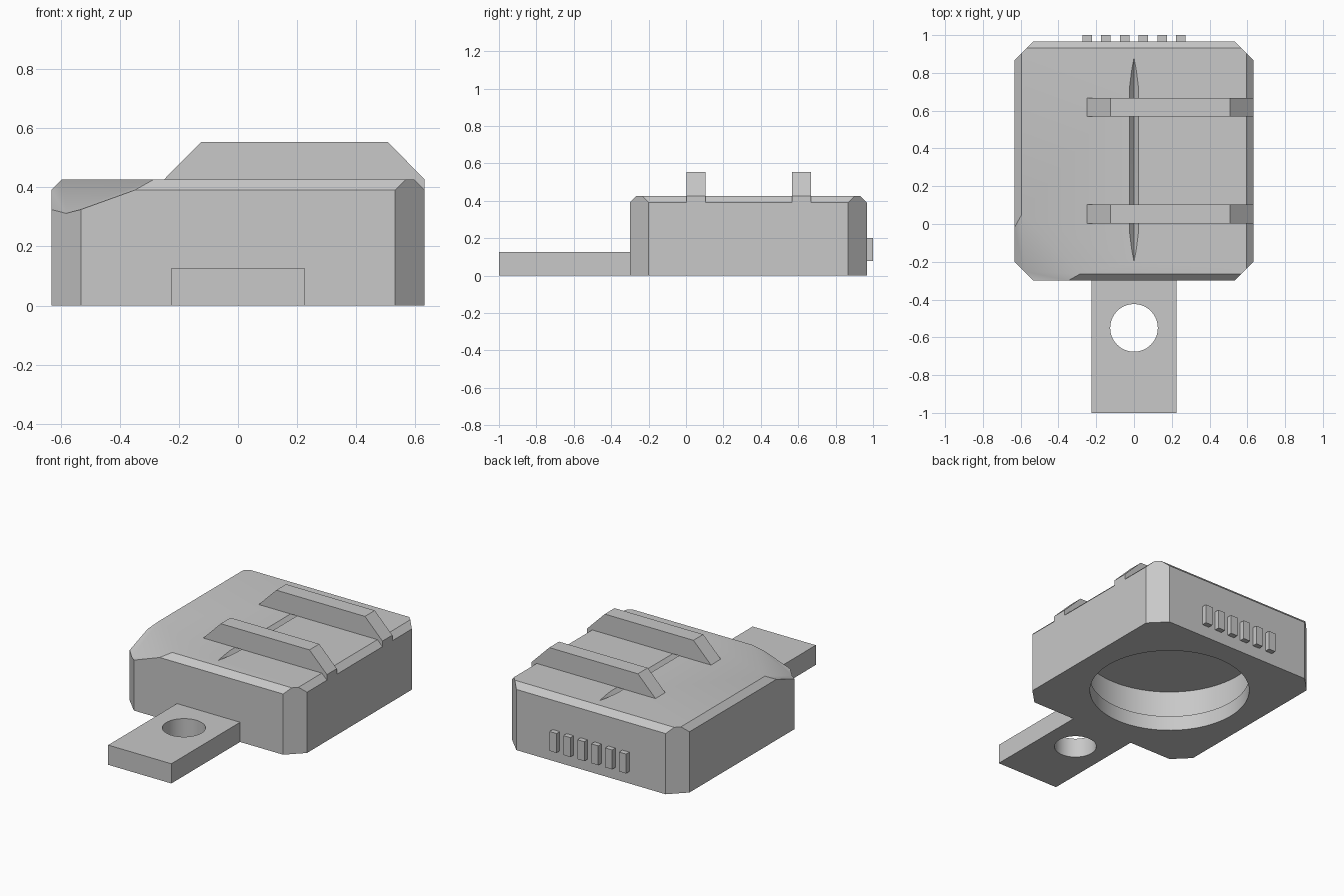
import bpy, bmesh, math
from mathutils import Vector

if "Cube" in bpy.data.objects:
    bpy.data.objects.remove(bpy.data.objects["Cube"])

grey = bpy.data.materials.new("plain grey")
grey.diffuse_color = (0.58, 0.58, 0.58, 1)
grey.use_nodes = True
grey.node_tree.nodes["Principled BSDF"].inputs["Base Color"].default_value = grey.diffuse_color

W, Y0, Y1, H = 0.632, -0.30, 0.967, 0.427   # body half width, front, back, height
CH, BV = 0.1, 0.036                         # corner chamfer, top bevel
CY = (Y0 + Y1) / 2


def finish(bm, name):
    bmesh.ops.recalc_face_normals(bm, faces=bm.faces)
    mesh = bpy.data.meshes.new(name)
    bm.to_mesh(mesh)
    bm.free()
    ob = bpy.data.objects.new(name, mesh)
    bpy.context.collection.objects.link(ob)
    mesh.materials.append(grey)
    return ob


def box(bm, x0, x1, y0, y1, z0, z1):
    verts = bmesh.ops.create_cube(bm, size=1)["verts"]
    for v in verts:
        v.co = ((x0 + x1) / 2 + v.co.x * (x1 - x0),
                (y0 + y1) / 2 + v.co.y * (y1 - y0),
                (z0 + z1) / 2 + v.co.z * (z1 - z0))


def slice_off(bm, point, normal):
    """Remove everything beyond a plane and return the new cap face."""
    res = bmesh.ops.bisect_plane(bm, geom=bm.verts[:] + bm.edges[:] + bm.faces[:], dist=1e-5,
                                 plane_co=point, plane_no=normal, clear_outer=True)
    edges = [g for g in res["geom_cut"] if isinstance(g, bmesh.types.BMEdge)]
    return bmesh.ops.edgeloop_fill(bm, edges=edges)["faces"][0]


def cylinder(name, x, y, z0, z1, r, seg):
    bm = bmesh.new()
    verts = bmesh.ops.create_cone(bm, cap_ends=True, segments=seg, radius1=r,
                                  radius2=r, depth=z1 - z0)["verts"]
    bmesh.ops.translate(bm, verts=verts, vec=(x, y, (z0 + z1) / 2))
    return finish(bm, name)


def cut(ob, cutter):
    cutter.hide_render = True
    mod = ob.modifiers.new("cut", 'BOOLEAN')
    mod.operation, mod.solver, mod.object = 'DIFFERENCE', 'EXACT', cutter
    bpy.context.view_layer.objects.active = ob
    bpy.ops.object.modifier_apply(modifier=mod.name)
    bpy.data.objects.remove(cutter)


def smooth(ob):
    bpy.ops.object.select_all(action='DESELECT')
    ob.select_set(True)
    bpy.context.view_layer.objects.active = ob
    bpy.ops.object.shade_smooth_by_angle(angle=math.radians(30))


# Body block with bevelled top edges and chamfered upright corners
bm = bmesh.new()
box(bm, -W, W, Y0, Y1, 0, H)
for s in (-1, 1):
    yside = Y1 if s > 0 else Y0
    slice_off(bm, Vector((s * W, 0, H - BV)), Vector((s, 0, 1)))
    slice_off(bm, Vector((0, yside, H - BV)), Vector((0, s, 1)))
for sx in (-1, 1):
    for sy in (-1, 1):
        yside = Y1 if sy > 0 else Y0
        slice_off(bm, Vector((sx * (W - CH), yside, 0)), Vector((sx, sy, 0)))

# Sloped front left corner with a slight dip in its outer edge
cap = slice_off(bm, Vector((-W + CH, Y0, 0.325)), Vector((-0.36, -0.36, 1)))
low = min(cap.edges, key=lambda e: e.verts[0].co.z + e.verts[1].co.z)
dip = bmesh.utils.edge_split(low, low.verts[0], 0.5)[1]
dip.co.z = 0.312
ring = list(cap.verts)
start = ring.index(dip)
ring = ring[start + 1:] + ring[:start]
bmesh.ops.delete(bm, geom=[cap], context='FACES_ONLY')
for a, b in zip(ring, ring[1:]):
    bm.faces.new((dip, a, b))
body = finish(bm, "body")

# Round recess in the underside, wider above a retaining lip
cut(body, cylinder("recess_cutter", 0, CY, 0.097, 0.295, 0.53, 96))
cut(body, cylinder("lip_cutter", 0, CY, -0.1, 0.2, 0.48, 96))

# Tapered V groove along the top
bm = bmesh.new()
tips = [bm.verts.new((0, y, H)) for y in (-0.2, 0.88)]
rows = []
for y, w in ((-0.13, 0.013), (-0.05, 0.023), (0.73, 0.023), (0.81, 0.013)):
    rows.append([bm.verts.new(p) for p in ((-w, y, H), (0, y, H - w * 1.2), (w, y, H),
                                           (0, y, H + 0.03))])
for i in range(4):
    j = (i + 1) % 4
    bm.faces.new((tips[0], rows[0][i], rows[0][j]))
    bm.faces.new((tips[1], rows[-1][j], rows[-1][i]))
    for a, b in zip(rows, rows[1:]):
        bm.faces.new((a[i], b[i], b[j], a[j]))
cut(body, finish(bm, "groove_cutter"))
smooth(body)

# Two cross rails with sloped ends
profile = [(-0.25, H), (-0.125, 0.553), (0.507, 0.553), (W, H), (W, H - BV),
           (W - BV, H - BV), (W - 2 * BV, H)]
for name, y in (("front_rail", 0.003), ("rear_rail", 0.568)):
    bm = bmesh.new()
    face = bm.faces.new([bm.verts.new((x, y, z)) for x, z in profile])
    ext = bmesh.ops.extrude_face_region(bm, geom=[face])["geom"]
    bmesh.ops.translate(bm, vec=(0, 0.1, 0),
                        verts=[g for g in ext if isinstance(g, bmesh.types.BMVert)])
    finish(bm, name)

# Row of small ribs on the back
bm = bmesh.new()
for i in range(6):
    x = -0.248 + i * 0.0992
    box(bm, x - 0.025, x + 0.025, Y1 - 0.01, 1.0, 0.077, 0.202)
finish(bm, "back_ribs")

# Front tab with a round hole
bm = bmesh.new()
box(bm, -0.225, 0.225, -1.0, Y0, 0, 0.127)
tab = finish(bm, "front_tab")
cut(tab, cylinder("hole_cutter", 0, -0.55, -0.1, 0.3, 0.126, 64))
smooth(tab)
